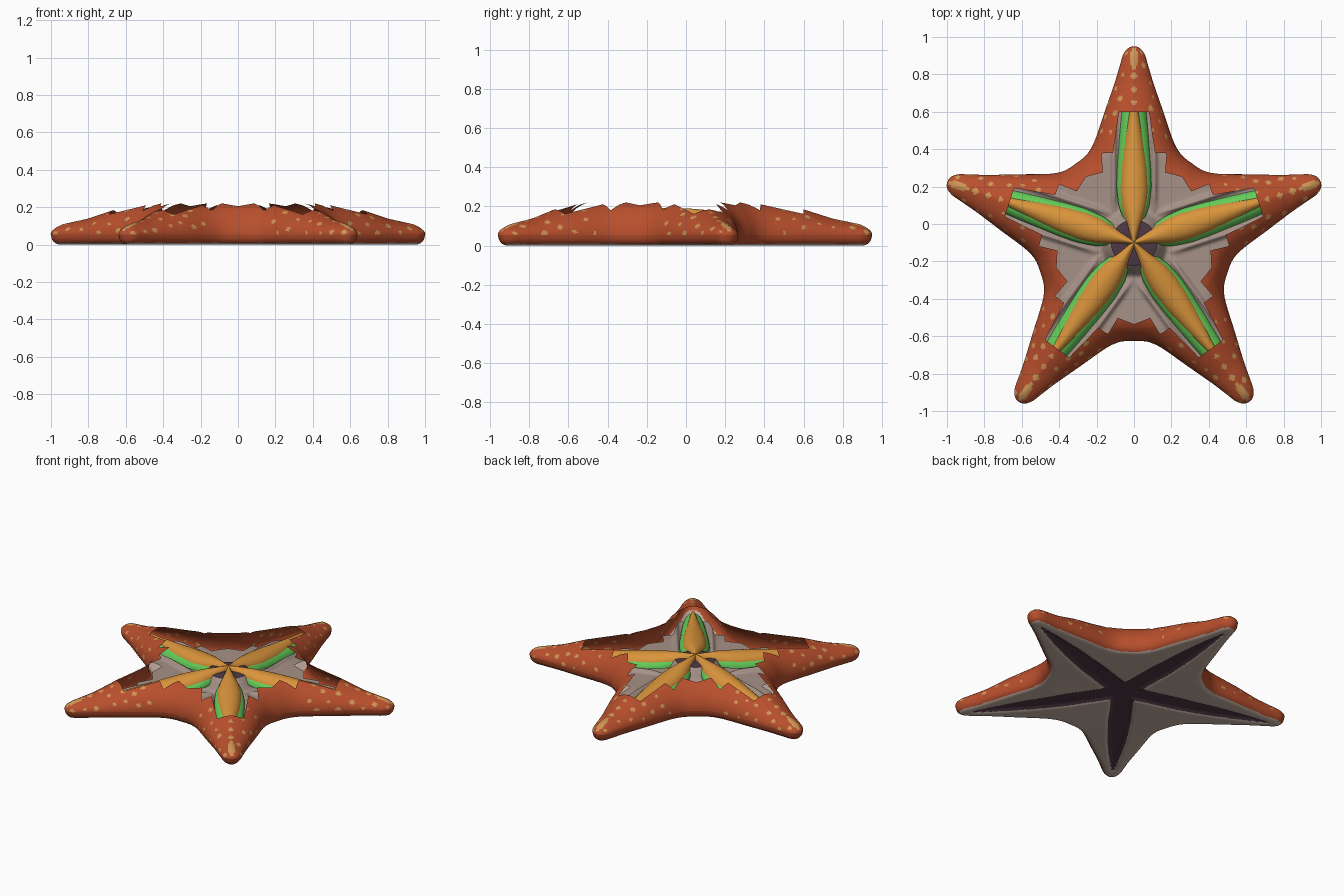
import bpy, math, random
from mathutils import Vector, kdtree

if "Cube" in bpy.data.objects:
    bpy.data.objects.remove(bpy.data.objects["Cube"])

random.seed(4)
CEN = Vector((0, -0.1))
ARMS = [math.radians(90 + 72 * i) for i in range(5)]


def mat(name, c):
    m = bpy.data.materials.new(name)
    m.diffuse_color = (*c, 1)
    m.use_nodes = True
    m.node_tree.nodes["Principled BSDF"].inputs["Base Color"].default_value = m.diffuse_color
    return m


SKIN = mat("skin red orange", (0.48, 0.078, 0.026))
SPOT = mat("spot tan", (0.62, 0.30, 0.09))
GREY = mat("flesh grey", (0.38, 0.285, 0.245))
UNDER = mat("underside grey", (0.58, 0.45, 0.38))
DARK = mat("groove dark purple", (0.075, 0.04, 0.058))
GREEN = mat("gland green", (0.13, 0.62, 0.10))
ORANGE = mat("gland orange", (0.70, 0.30, 0.045))


def lerp(table, x):
    for (x0, y0), (x1, y1) in zip(table, table[1:]):
        if x <= x1:
            return y0 + (y1 - y0) * max(0, (x - x0) / (x1 - x0))
    return table[-1][1]


def fold(p):
    """Position measured along and across the nearest arm."""
    a = math.atan2(p.y, p.x) - ARMS[0]
    step = math.radians(72)
    a -= round(a / step) * step
    return p.length * math.cos(a), p.length * math.sin(a)


def make(name, verts, faces, mats, idx=None):
    me = bpy.data.meshes.new(name)
    me.from_pydata(verts, [], faces)
    for m in mats:
        me.materials.append(m)
    if idx:
        me.polygons.foreach_set("material_index", idx)
    ob = bpy.data.objects.new(name, me)
    bpy.context.collection.objects.link(ob)
    me.polygons.foreach_set("use_smooth", [True] * len(me.polygons))
    me.update()
    return ob


# star outline: half an arm (along, across), mirrored and repeated five times
half = [(1.05, 0), (1.04, .032), (1.005, .058), (.95, .075), (.85, .105), (.7, .157),
        (.55, .208), (.485, .242), (.45, .275), (.425, .3088)]
ctrl = []
for a in ARMS:
    d, n = Vector((math.cos(a), math.sin(a))), Vector((-math.sin(a), math.cos(a)))
    arm = [(s, -w) for s, w in half[:0:-1]] + half[:-1]
    ctrl += [d * s + n * w for s, w in arm]
outline = []
for i in range(len(ctrl)):
    p0, p1, p2, p3 = (ctrl[(i + k) % len(ctrl)] for k in (-1, 0, 1, 2))
    n = max(2, round((p2 - p1).length / 0.0115))
    for k in range(n):
        t = k / n
        outline.append(0.5 * (2 * p1 + (p2 - p0) * t + (2 * p0 - 5 * p1 + 4 * p2 - p3) * t * t
                              + (3 * p1 - p0 - 3 * p2 + p3) * t ** 3))
N = len(outline)
kd = kdtree.KDTree(N)
for i, p in enumerate(outline):
    kd.insert((p.x, p.y, 0), i)
kd.balance()


def edge_dist(p):
    _, i, d = kd.find((p.x, p.y, 0))
    # measure to the two neighbouring outline segments
    for j in (i - 1, (i + 1) % N):
        a, b = outline[i], outline[j]
        t = max(0, min(1, (p - a).dot(b - a) / (b - a).length_squared))
        d = min(d, (p - a - (b - a) * t).length)
    return d


# jagged opening in the top, as points (along, across) of half an arm
jag = [(.7, 0), (.7, .08), (.48, .112), (.478, .174), (.376, .166), (.365, .21), (.352, .256)]


def hole_radius(p):
    s, w = fold(p)
    a = math.atan2(abs(w), s)
    for (s0, w0), (s1, w1) in zip(jag, jag[1:]):
        if a <= math.atan2(w1, s1) + 1e-4:
            c, q = math.cos(a), math.sin(a)
            ds, dw = s1 - s0, w1 - w0
            return (s0 * dw - w0 * ds) / (c * dw - q * ds)
    return 0.435


RIDGE = [(0, .226), (.46, .225), (.7, .185), (.85, .145), (1.05, .115)]
MID = 0.055


def top_z(p):
    d = min(1, edge_dist(p) / .17)
    return MID + (lerp(RIDGE, p.length) - MID) * math.sqrt(max(0, 1 - (1 - d) ** 2))


GROOVE = [(0, .075), (.15, .068), (.35, .07), (.6, .055), (.8, .03), (.94, .006)]


def groove_depth(p):
    """Positive inside the dark grooves."""
    s, w = fold(p)
    return max(lerp(GROOVE, s) - abs(w) if s < .94 else -1, .11 - p.length)


def low_z(p):
    d = min(1, edge_dist(p) / .05)
    z = MID * (1 - math.sqrt(max(0, 1 - (1 - d) ** 2)))
    g = max(0, min(1, groove_depth(p) / .05 + .4))
    return z + .016 * g * g * (3 - 2 * g) + .012 * max(0, 1 - p.length / .45)


def rays(K, start, end, zfun, power, flip):
    """Grid of rays running inward from the star outline."""
    verts, faces = [], []
    for p in outline:
        a, b = start(p), end(p)
        for k in range(K + 1):
            q = p * (a + (b - a) * (k / K) ** power)
            verts.append((q.x + CEN.x, q.y + CEN.y, zfun(q)))
    for j in range(N):
        u, v = j * (K + 1), ((j + 1) % N) * (K + 1)
        for k in range(K):
            f = (u + k, v + k, v + k + 1, u + k + 1)
            faces.append(f[::-1] if flip else f)
    return verts, faces


def centre(verts, f):
    return sum((Vector(verts[i]) for i in f), Vector()) / 4


# spotted upper skin with the jagged opening
verts, faces = rays(48, lambda p: 1, lambda p: hole_radius(p) / p.length, top_z, 1.7, False)
mids = [centre(verts, f) for f in faces]
spots = []
for a in ARMS:
    for s, r in ((.89, .017), (.82, .015), (.75, .014)):
        q = Vector((math.cos(a), math.sin(a))) * s
        spots.append((Vector((q.x + CEN.x, q.y + CEN.y, top_z(q))), r))
for _ in range(9000):
    c = random.choice(mids)
    s, w = fold(c.xy - CEN)
    if s > .56 and not (s > .88 and abs(w) < .04) and all((c - o).length > .066 for o, r in spots):
        spots.append((c, random.uniform(.009, .016)))
idx = []
for c in mids:
    s, w = fold(c.xy - CEN)
    stripe = ((s - .985) / .06) ** 2 + (w / .02) ** 2 < 1
    idx.append(int(stripe or any((c - o).length_squared < r * r for o, r in spots)))
make("upper_skin", verts, faces, [SKIN, SPOT], idx)

# underside with five dark grooves
verts, faces = rays(64, lambda p: 1, lambda p: .002, low_z, 1.2, True)
idx = []
for f in faces:
    p = centre(verts, f).xy - CEN
    idx.append(2 if groove_depth(p) > 0 else (0 if edge_dist(p) < .022 else 1))
make("underside", verts, faces, [SKIN, UNDER, DARK], idx)


# grey inner floor: raised dark centre, low folds beside each gland
def floor_z(p):
    s, w = fold(p)
    t = max(0, min(1, (p.length - .11) / .08))
    z = .165 - .085 * t * t * (3 - 2 * t)
    if s > .15:
        z += .022 * math.exp(-((abs(w) - .108) / .016) ** 2) * min(1, (s - .15) / .1)
        z -= .02 * max(0, min(1, (s - .45) / .25))
    return min(z, top_z(p) - .02)


DISC = .122
verts, faces = rays(32, lambda p: min(.95, (hole_radius(p) + .05) / p.length),
                    lambda p: DISC / p.length, floor_z, 1, False)
make("inner_floor", verts, faces, [GREY])
verts, faces = rays(4, lambda p: DISC / p.length, lambda p: .002, floor_z, 1, False)
make("centre_disc", verts, faces, [DARK])


# glands: arched leaf lofted along each arm, high at the centre and falling outward
def gland(name, a, width, height, m):
    verts, faces, S, C = [], [], 32, 16
    d, n = Vector((math.cos(a), math.sin(a))), Vector((-math.sin(a), math.cos(a)))
    for i in range(S + 1):
        s = .78 * i / S
        top = lerp(height, s)
        base = top - .06
        for k in range(C + 1):
            t = math.pi * k / C
            p = CEN + d * s + n * (lerp(width, s) * math.cos(t))
            verts.append((p.x, p.y, base + (top - base) * math.sin(t)))
    for i in range(S):
        for k in range(C):
            u = i * (C + 1) + k
            faces.append((u, u + 1, u + C + 2, u + C + 1)[::-1])
    faces.append(tuple(S * (C + 1) + k for k in range(C + 1)))
    ob = make(name, verts, faces, [m])
    ob.data.polygons[len(faces) - 1].use_smooth = False


for i, a in enumerate(ARMS):
    gland(f"green_gland_{i}", a,
          [(0, .01), (.1, .048), (.2, .083), (.3, .093), (.4, .091), (.55, .081), (.7, .068), (.78, .055)],
          [(0, .18), (.15, .168), (.3, .15), (.5, .125), (.7, .105), (.78, .1)], GREEN)
    gland(f"orange_gland_{i}", a,
          [(0, .01), (.1, .042), (.2, .068), (.28, .076), (.4, .071), (.55, .053), (.7, .032), (.78, .02)],
          [(0, .193), (.15, .187), (.3, .17), (.5, .145), (.7, .122), (.78, .115)], ORANGE)
